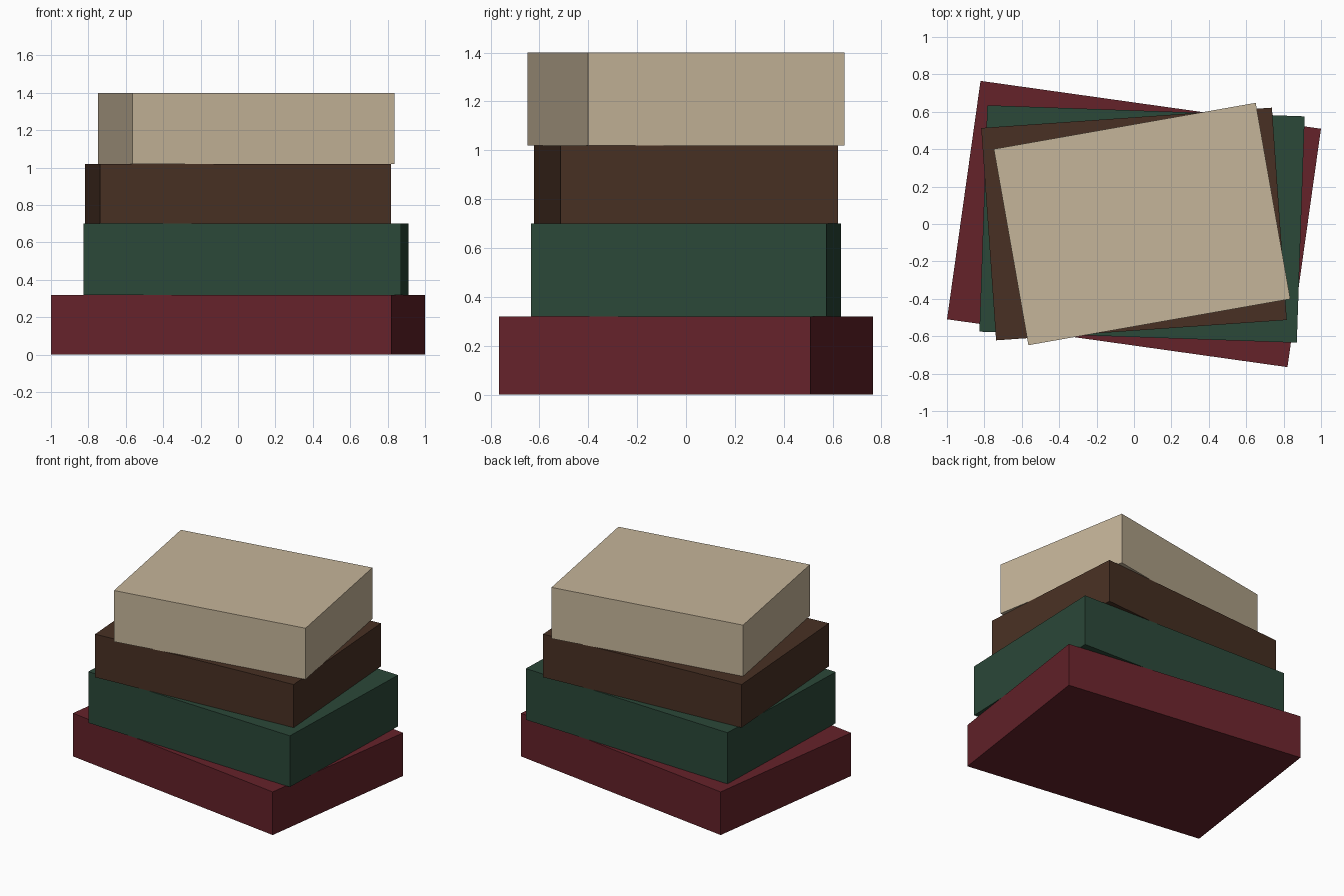
import bpy
from math import radians

if "Cube" in bpy.data.objects:
    bpy.data.objects.remove(bpy.data.objects["Cube"])


def slab(name, width, depth, z0, z1, x, angle, colour):
    bpy.ops.mesh.primitive_cube_add(size=1, location=(x, 0, (z0 + z1) / 2),
                                    rotation=(0, 0, radians(angle)))
    ob = bpy.context.object
    ob.name = name
    ob.scale = (width, depth, z1 - z0)
    mat = bpy.data.materials.new(name + "_colour")
    mat.diffuse_color = (*colour, 1)
    mat.use_nodes = True
    mat.node_tree.nodes["Principled BSDF"].inputs["Base Color"].default_value = mat.diffuse_color
    ob.data.materials.append(mat)


# Stack of closed blocks, each smaller and turned further than the one below
slab("bottom_red_book", 1.838, 1.287, 0.00, 0.32, 0.0, -8, (0.13, 0.016, 0.023))
slab("green_book", 1.698, 1.211, 0.32, 0.70, 0.043, -2, (0.024, 0.065, 0.04))
slab("brown_book", 1.558, 1.138, 0.70, 1.02, 0.0, 4, (0.065, 0.03, 0.017))
slab("top_cream_book", 1.422, 1.065, 1.02, 1.40, 0.043, 10, (0.56, 0.46, 0.32))
